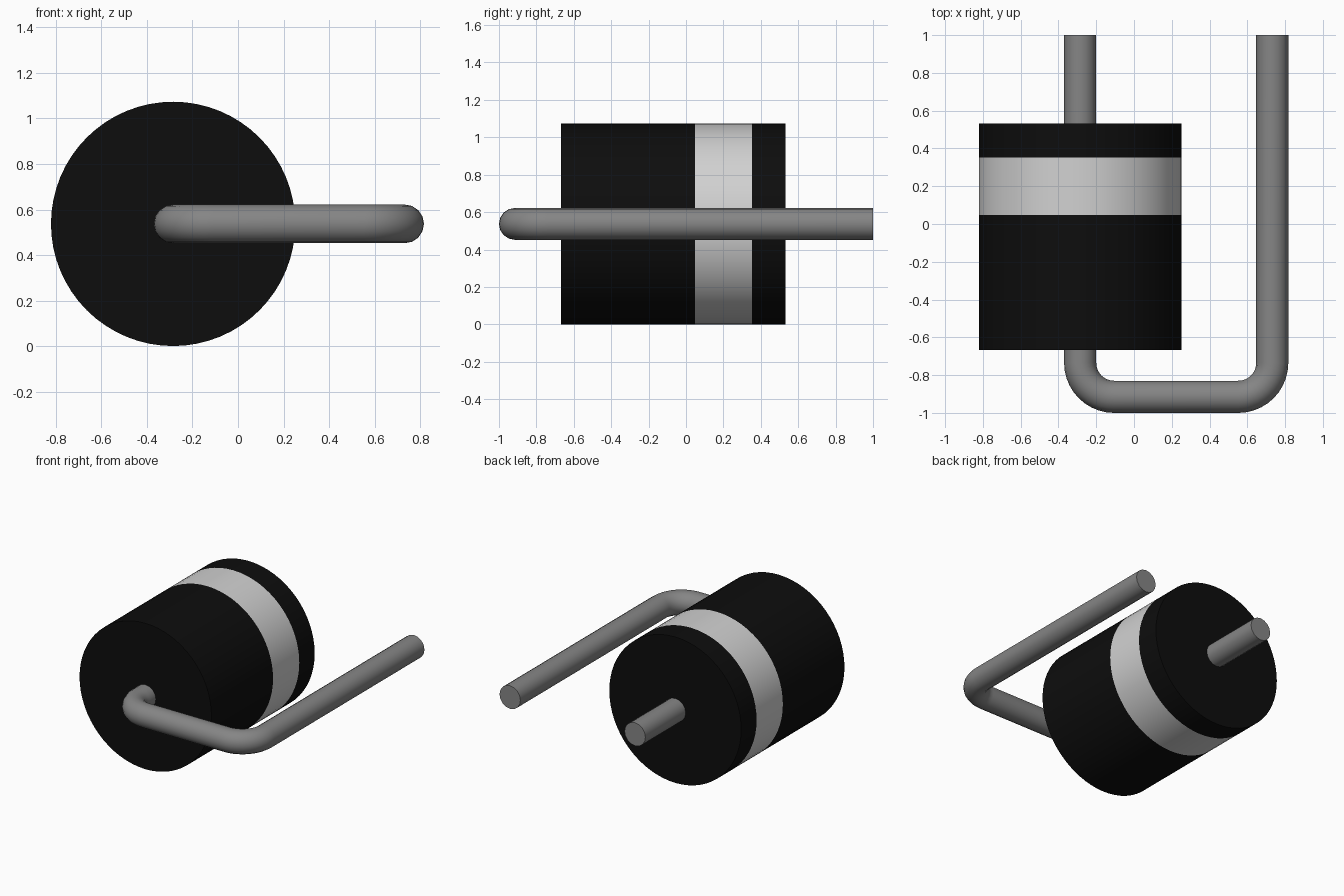
import bpy, bmesh, math
from mathutils import Vector

cube = bpy.data.objects.get("Cube")
if cube:
    bpy.data.objects.remove(cube, do_unlink=True)

AXIS_X, AXIS_Z = -0.285, 0.537      # centre line of the body


def material(name, value, rough=0.5):
    m = bpy.data.materials.new(name)
    m.use_nodes = True
    colour = (value, value, value, 1)
    m.diffuse_color = colour
    bsdf = m.node_tree.nodes["Principled BSDF"]
    bsdf.inputs["Base Color"].default_value = colour
    bsdf.inputs["Roughness"].default_value = rough
    return m


def smooth(ob):
    bpy.ops.object.select_all(action='DESELECT')
    ob.select_set(True)
    bpy.context.view_layer.objects.active = ob
    bpy.ops.object.shade_smooth_by_angle(angle=math.radians(35))


black = material("body black", 0.004)
silver = material("band silver", 0.64)
steel = material("lead grey", 0.235)

# Body: a cylinder along y, with edge loops at both sides of the band
RADIUS, SIDES = 0.5365, 64
stations = [-0.668, 0.048, 0.353, 0.532]
bm = bmesh.new()
rings = []
for y in stations:
    rings.append([bm.verts.new((RADIUS * math.cos(a), y, RADIUS * math.sin(a)))
                  for a in (2 * math.pi * i / SIDES for i in range(SIDES))])
for k in range(len(rings) - 1):
    for i in range(SIDES):
        j = (i + 1) % SIDES
        f = bm.faces.new((rings[k][i], rings[k][j], rings[k + 1][j], rings[k + 1][i]))
        f.material_index = 1 if k == 1 else 0       # the band is the middle strip
bm.faces.new(rings[0])
bm.faces.new(rings[-1])
bmesh.ops.recalc_face_normals(bm, faces=bm.faces)
mesh = bpy.data.meshes.new("body")
bm.to_mesh(mesh)
bm.free()
mesh.materials.append(black)
mesh.materials.append(silver)
body = bpy.data.objects.new("body", mesh)
body.location = (AXIS_X, 0, AXIS_Z)
bpy.context.collection.objects.link(body)
smooth(body)

# Wire lead: out of the back, through the body, then bent round beside it
FRONT_Y, RETURN_X, BEND, STEPS = -0.915, 0.732, 0.18, 10


def bend(cx, cy, start):
    """Quarter turn, anticlockwise as seen from above."""
    return [Vector((cx + BEND * math.cos(a), cy + BEND * math.sin(a), AXIS_Z))
            for a in (start + math.pi / 2 * i / STEPS for i in range(STEPS + 1))]


path = [Vector((AXIS_X, 1, AXIS_Z))]
path += bend(AXIS_X + BEND, FRONT_Y + BEND, math.pi)
path += bend(RETURN_X - BEND, FRONT_Y + BEND, 1.5 * math.pi)
path.append(Vector((RETURN_X, 1, AXIS_Z)))

curve = bpy.data.curves.new("wire_lead", 'CURVE')
curve.dimensions = '3D'
curve.bevel_depth = 0.085
curve.bevel_resolution = 6
curve.use_fill_caps = True
spline = curve.splines.new('POLY')
spline.points.add(len(path) - 1)
for p, co in zip(spline.points, path):
    p.co = (*co, 1)
curve.materials.append(steel)
lead = bpy.data.objects.new("wire_lead", curve)
bpy.context.collection.objects.link(lead)
bpy.ops.object.select_all(action='DESELECT')
lead.select_set(True)
bpy.context.view_layer.objects.active = lead
bpy.ops.object.convert(target='MESH')
lead = bpy.context.view_layer.objects.active

# Weld the end caps on so the tube is closed
bm = bmesh.new()
bm.from_mesh(lead.data)
bmesh.ops.remove_doubles(bm, verts=bm.verts, dist=0.0005)
bmesh.ops.recalc_face_normals(bm, faces=bm.faces)
bm.to_mesh(lead.data)
bm.free()
smooth(lead)
